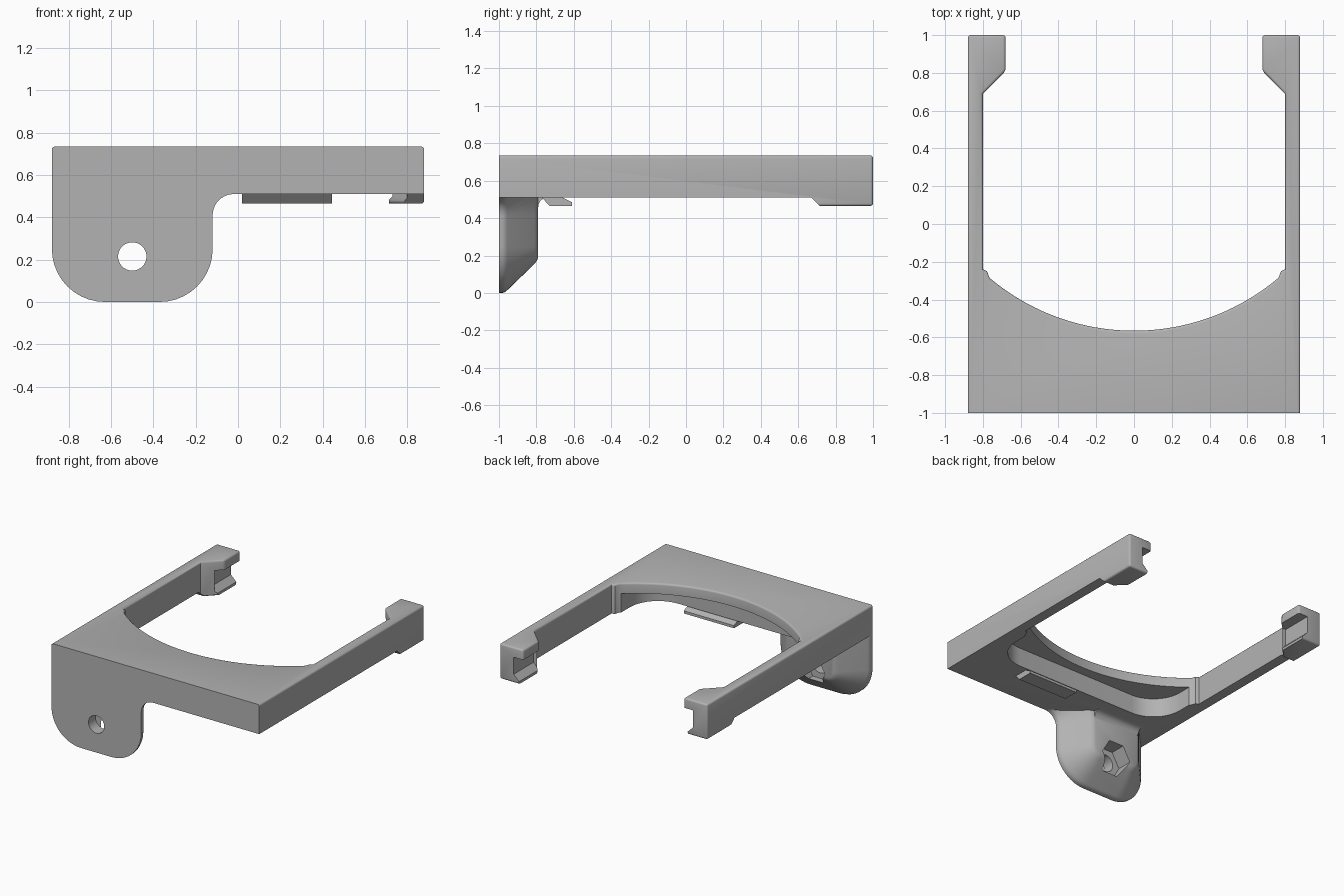
import bpy, bmesh
from math import sin, cos, pi, radians, asin
from mathutils import Vector

if "Cube" in bpy.data.objects:
    bpy.data.objects.remove(bpy.data.objects["Cube"])

grey = bpy.data.materials.new("matte grey")
grey.use_nodes = True
colour = (0.45, 0.45, 0.45, 1)
grey.diffuse_color = colour
grey.node_tree.nodes["Principled BSDF"].inputs["Base Color"].default_value = colour


def arc(cx, cy, r, start, end, n=10):
    """Points on an arc, angles in degrees."""
    steps = [radians(start + (end - start) * i / n) for i in range(n + 1)]
    return [(cx + r * cos(t), cy + r * sin(t)) for t in steps]


def loft(name, rings):
    """Solid through matching rings of points."""
    bm = bmesh.new()
    loops = [[bm.verts.new(p) for p in ring] for ring in rings]
    for a, b in zip(loops, loops[1:]):
        for i in range(len(a)):
            j = (i + 1) % len(a)
            bm.faces.new((a[i], a[j], b[j], b[i]))
    bm.faces.new(loops[0])
    bm.faces.new(loops[-1])
    bmesh.ops.recalc_face_normals(bm, faces=bm.faces)
    mesh = bpy.data.meshes.new(name)
    bm.to_mesh(mesh)
    bm.free()
    mesh.materials.append(grey)
    obj = bpy.data.objects.new(name, mesh)
    bpy.context.collection.objects.link(obj)
    return obj


def prism(name, points, axis, low, high):
    """Extrude a flat outline along x, y or z."""
    def place(p, h):
        q = list(p)
        q.insert("xyz".index(axis), h)
        return q
    return loft(name, [[place(p, h) for p in points] for h in (low, high)])


def combine(target, other, operation):
    mod = target.modifiers.new(operation.lower(), 'BOOLEAN')
    mod.operation = operation
    mod.solver = 'EXACT'
    mod.object = other
    bpy.context.view_layer.objects.active = target
    bpy.ops.object.modifier_apply(modifier=mod.name)
    bpy.data.objects.remove(other)


def mirrored(points):
    return [(-x, y) for x, y in reversed(points)]


# Frame: U-shaped outline with widened arm ends and a curved front opening
side = [(0.88, -1), (0.88, 1), (0.68, 1), (0.68, 0.81), (0.8, 0.69),
        (0.8, -0.24), (0.778, -0.25), (0.765, -0.285)]
R, CY = 1.185, 0.62
half = 180 / pi * asin(0.765 / R)
curve = arc(0, CY, R, half - 90, -half - 90, 40)[1:-1]
frame = prism("frame", side + curve + mirrored(side), 'z', 0.465, 0.735)

# Soften the frame edges, leaving the flat front sharp
bm = bmesh.new()
bm.from_mesh(frame.data)
edges = []
for e in bm.edges:
    a, b = (v.co for v in e.verts)
    upright = abs(a.z - b.z) > 0.1
    if not upright and max(a.y, b.y) > -0.99:
        edges.append(e)
    elif upright and a.y > 0.8:
        edges.append(e)
bmesh.ops.bevel(bm, geom=edges, offset=0.014, segments=3, profile=0.5,
                affect='EDGES', clamp_overlap=False)
bm.to_mesh(frame.data)
bm.free()

# Raise the underside in front of the arm ends, with a sloped step
step = [(-1.1, 0.3), (-1.1, 0.51), (0.67, 0.51), (0.72, 0.46), (0.72, 0.3)]
combine(frame, prism("step_cutter", step, 'x', -1, 1), 'DIFFERENCE')

# Pocket below the curved lip
pocket = [(0.755, -0.2), (-0.755, -0.2)] + arc(-0.515, -0.4, 0.24, 180, 270) \
    + arc(0.515, -0.4, 0.24, 270, 360)
combine(frame, prism("pocket_cutter", pocket, 'z', 0.4, 0.655), 'DIFFERENCE')

# Channels in the arm ends, leaving a sloped lower lip
channel = [(0.6, 0.4), (0.715, 0.4), (0.715, 0.485), (0.76, 0.53),
           (0.76, 0.66), (0.6, 0.66)]
for points in (channel, mirrored(channel)):
    combine(frame, prism("channel_cutter", points, 'y', 0.76, 1.1), 'DIFFERENCE')


# Mounting lug: rounded outline that narrows towards the back
def lug_ring(y, d):
    r = 0.25 - d
    outline = [(-0.88 + d, 0.6)] + arc(-0.63, 0.25, r, 180, 270) \
        + arc(-0.37, 0.25, r, 270, 360) + arc(-0.02, 0.41, 0.1 + d, 180, 90) \
        + [(-0.02, 0.7)]
    outline[0] = (-0.88 + d, 0.7)
    return [(x, y, z) for x, z in outline]


lug = loft("mounting_lug", [lug_ring(y, d) for y, d in (
    (-1, 0), (-0.98, 0), (-0.965, 0.006), (-0.955, 0.015),
    (-0.81, 0.155), (-0.797, 0.172), (-0.79, 0.19))])
combine(frame, lug, 'UNION')

# Fillet between the lug and the underside
fillet = [(-0.83, 0.56), (-0.83, 0.46)] + arc(-0.74, 0.46, 0.05, 180, 90, 6) + [(-0.74, 0.56)]
combine(frame, prism("lug_fillet", fillet, 'x', -0.7, -0.3), 'UNION')

# Bolt hole and hexagonal nut recess
hole = arc(-0.5, 0.215, 0.067, 0, 360, 40)[:-1]
nut = arc(-0.5, 0.215, 0.125, 0, 360, 6)[:-1]
combine(frame, prism("hole_cutter", hole, 'y', -1.1, -0.7), 'DIFFERENCE')
combine(frame, prism("nut_cutter", nut, 'y', -0.91, -0.6), 'DIFFERENCE')

# Catch tab under the front
tab = [(-0.77, 0.53), (-0.77, 0.51), (-0.73, 0.465), (-0.61, 0.465),
       (-0.61, 0.485), (-0.66, 0.51), (-0.66, 0.53)]
prism("catch_tab", tab, 'x', 0.02, 0.445)

# Smooth the rounded surfaces, keep the corners crisp
for obj in bpy.context.scene.objects:
    obj.select_set(obj.type == 'MESH')
bpy.context.view_layer.objects.active = frame
bpy.ops.object.shade_smooth_by_angle(angle=radians(32))
